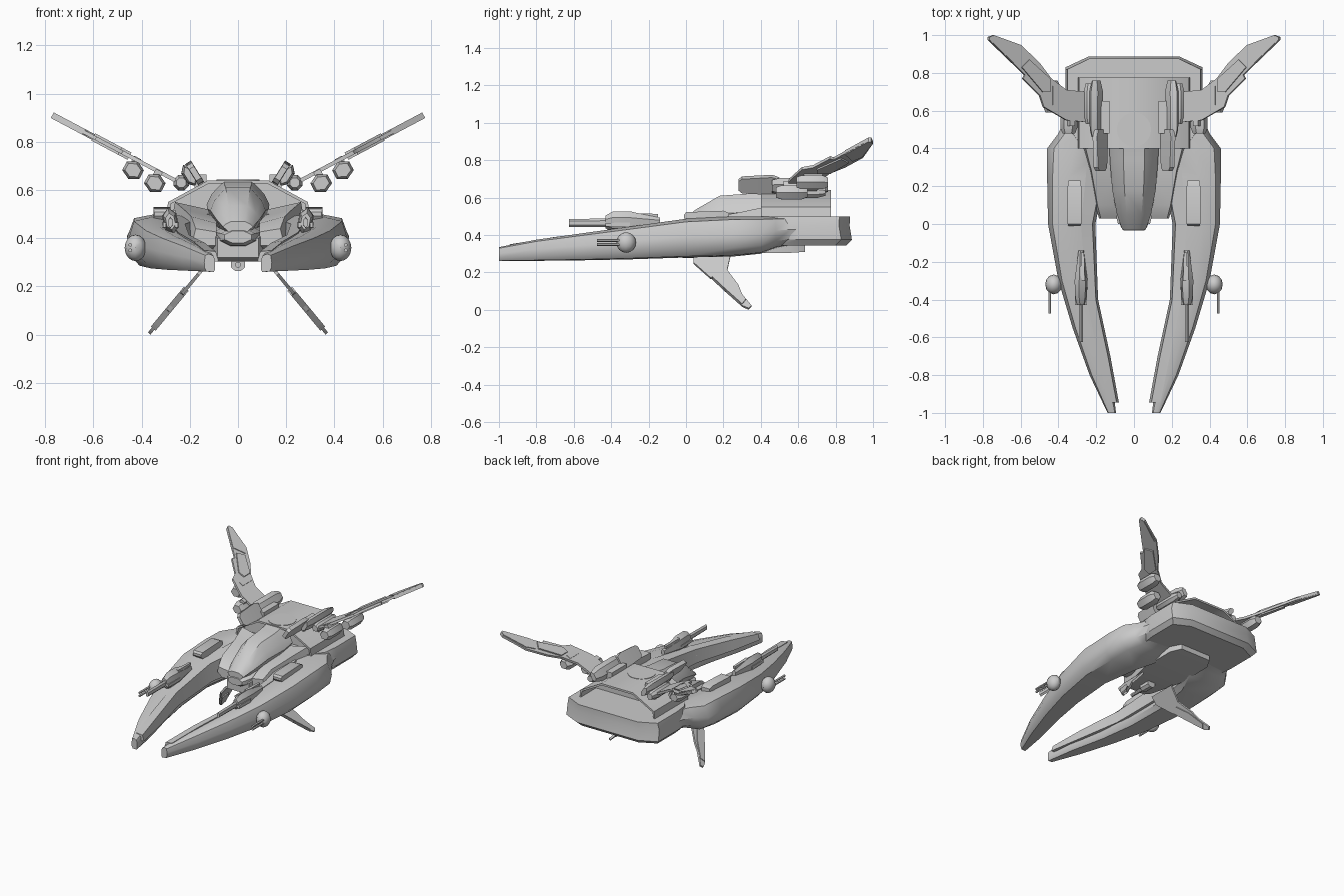
import bpy, bmesh, math
from mathutils import Vector

cube = bpy.data.objects.get("Cube")
if cube:
    bpy.data.objects.remove(cube, do_unlink=True)

GREY = (0.6, 0.6, 0.6, 1)
hull_grey = bpy.data.materials.new("hull_grey")
hull_grey.use_nodes = True
hull_grey.diffuse_color = GREY
hull_grey.node_tree.nodes["Principled BSDF"].inputs["Base Color"].default_value = GREY


def finish(name, bm, mirror, angle=32):
    """Turn a bmesh into a shaded, optionally mirrored, object."""
    bmesh.ops.recalc_face_normals(bm, faces=bm.faces)
    mesh = bpy.data.meshes.new(name)
    bm.to_mesh(mesh)
    bm.free()
    mesh.materials.append(hull_grey)
    ob = bpy.data.objects.new(name, mesh)
    bpy.context.collection.objects.link(ob)
    bpy.ops.object.select_all(action='DESELECT')
    ob.select_set(True)
    bpy.context.view_layer.objects.active = ob
    bpy.ops.object.shade_smooth_by_angle(angle=math.radians(angle))
    if mirror:
        mod = ob.modifiers.new("Mirror", 'MIRROR')
        mod.use_mirror_merge = False
    return ob


def loft_bm(rings):
    """Skin a row of equal-length point rings and cap both ends."""
    bm = bmesh.new()
    rows = [[bm.verts.new(p) for p in ring] for ring in rings]
    n = len(rows[0])
    for a, b in zip(rows, rows[1:]):
        for i in range(n):
            j = (i + 1) % n
            bm.faces.new((a[i], a[j], b[j], b[i]))
    bm.faces.new(rows[0])
    bm.faces.new(rows[-1])
    return bm


def loft(name, rings, mirror=True, angle=32):
    return finish(name, loft_bm(rings), mirror, angle)


def tube(name, x, z, stations, sides=8, roll=0, mirror=True):
    """Faceted body along y; stations are (y, half width, half height)."""
    rings, r = [], math.radians(roll)
    grow = 1 / math.cos(math.pi / sides)
    for y, rx, rz in stations:
        ring = []
        for i in range(sides):
            a = 2 * math.pi * (i + 0.5) / sides
            u, v = rx * grow * math.cos(a), rz * grow * math.sin(a)
            ring.append((x + u * math.cos(r) - v * math.sin(r), y,
                         z + u * math.sin(r) + v * math.cos(r)))
        rings.append(ring)
    return loft(name, rings, mirror)


def slab(name, points, thickness):
    """Flat plate from a planar outline, thickened both ways."""
    pts = [Vector(p) for p in points]
    n = (pts[1] - pts[0]).cross(pts[2] - pts[0]).normalized() * thickness / 2
    return loft(name, [[p - n for p in pts], [p + n for p in pts]])


def section(shape, y, x0, x1, z0, z1):
    return [(x0 + u * (x1 - x0), y, z0 + v * (z1 - z0)) for u, v in shape]


def symmetric(half):
    return half + [(-x, *rest) for x, *rest in reversed(half)]


# Forward prongs, flowing back into the rear hull
PRONG = [(.12, 0), (.8, .03), (.96, .22), (1, .55), (.9, .92), (.6, 1), (.15, .9), (0, .65), (0, .15)]
prong_stations = [
    (-1, .095, .14, .26, .335), (-.8, .12, .235, .262, .375), (-.55, .175, .325, .265, .41),
    (-.3, .21, .4, .27, .445), (0, .22, .455, .28, .487), (.25, .17, .46, .285, .5),
    (.4, .1, .46, .3, .5), (.48, .06, .4, .33, .5), (.56, .03, .365, .345, .5),
    (.68, .02, .35, .35, .5)]
loft("prongs", [section(PRONG, *s) for s in prong_stations], angle=40)

# Inner rail running along each prong
RAIL = [(0, .1), (1, 0), (1, 1), (.2, .9)]
loft("prong_rails", [section(RAIL, *s) for s in [
    (-.945, .08, .14, .3, .35), (-.7, .125, .19, .3, .39), (-.4, .19, .25, .31, .425),
    (0, .205, .28, .32, .475), (.3, .14, .25, .33, .495)]])

# Rear hull platform, a plan outline stacked at several heights
plan = symmetric([(.2, .3), (.35, .5), (.362, .6), (.362, .83), (.24, .887)])
levels = [(.345, .93, -.03), (.375, 1, 0), (.45, 1, -.012), (.5, .97, -.01)]
loft("rear_hull", [[(x * s, y + (dy if y > .7 else 0), z) for x, y in plan]
                   for z, s, dy in levels], mirror=False)

# Hood over the rear, hollowed at both ends
hood_profile = symmetric([(.3, .47), (.29, .55), (.125, .64)])
bm = loft_bm([[(x, y, z) for x, z in hood_profile] for y in (.4, .775)])
bmesh.ops.recalc_face_normals(bm, faces=bm.faces)
for sign, depth in ((-1, -.08), (1, -.17)):
    end = [f for f in bm.faces if f.normal.y * sign > .9 and f.calc_area() > .03]
    bmesh.ops.inset_individual(bm, faces=end, thickness=.014, depth=0)
    bmesh.ops.translate(bm, verts=[], vec=(0, 0, 0))
    res = bmesh.ops.extrude_discrete_faces(bm, faces=end)
    verts = {v for f in res["faces"] for v in f.verts}
    bmesh.ops.translate(bm, verts=list(verts), vec=(0, sign * depth, 0))
finish("rear_hood", bm, False)

# Round hatch on the hood
hatch = [(.09 * math.cos(a * math.pi / 16), .5 + .09 * math.sin(a * math.pi / 16)) for a in range(32)]
loft("roof_hatch", [[(x, y, z) for x, y in hatch] for z in (.632, .643)], mirror=False)

# Cockpit canopy, nose and belly
CANOPY = [(.25, 0), (.75, 0), (1, .55), (.92, .75), (.72, 1), (.28, 1), (.08, .75), (0, .55)]
loft("canopy", [section(CANOPY, y, -w, w, z0, z1) for y, w, z0, z1 in [
    (-.03, .062, .42, .47), (.05, .09, .41, .535), (.18, .115, .4, .61),
    (.34, .128, .4, .622), (.43, .13, .42, .638)]], mirror=False, angle=40)
tube("nose_block", 0, .405, [(-.035, .055, .025), (-.015, .07, .035), (.1, .1, .05), (.4, .13, .07)],
     mirror=False)
tube("belly", 0, .36, [(0, .085, .04), (.06, .1, .056), (.3, .16, .056), (.56, .16, .055), (.635, .12, .05)],
     sides=4, mirror=False)
tube("chin_gun", 0, .29, [(-.02, .012, .012), (.1, .012, .012), (.1, .03, .025), (.18, .03, .025)],
     mirror=False)

# Shoulder fairings between cockpit and prongs
SHOULDER = [(0, 0), (.6, 0), (1, .45), (.9, 1), (0, .8)]
loft("shoulders", [section(SHOULDER, *s) for s in [
    (.03, .09, .185, .37, .44), (.1, .09, .205, .35, .49), (.28, .09, .24, .35, .52),
    (.42, .09, .28, .36, .55)]])


# Upper swept wings
def wing_point(x, y, lift=0):
    return (x, y, .645 + (x - .27) * .53 + lift)


wing = [(.26, .54), (.36, .55), (.48, .62), (.5, .68), (.59, .77), (.58, .79), (.72, .925), (.77, .975),
        (.77, .99), (.745, 1), (.6, .947), (.5, .85), (.44, .77), (.36, .71), (.26, .7)]
slab("upper_wings", [wing_point(*p) for p in wing], .016)
slab("wing_tip_panels", [wing_point(*p) for p in
     [(.64, .85), (.77, .975), (.77, .99), (.745, .998), (.61, .94), (.57, .89)]], .026)
slab("wing_mid_panels", [wing_point(*p) for p in
     [(.45, .7), (.49, .7), (.6, .83), (.56, .87), (.45, .77)]], .034)

# Pods slung under the wings
for name, x, z, y in (("inner", .345, .628, .53), ("outer", .435, .682, .64)):
    tube(name + "_wing_pods", x, z, [(y - .05, .03, .026), (y - .02, .04, .036),
         (y + .09, .04, .036), (y + .12, .026, .024)], sides=6, roll=28)
    tube(name + "_pod_pylons", x - .01, z + .035, [(y - .01, .016, .02), (y + .09, .016, .02)], sides=4, roll=28)

# Wing hinges and the cannons at their roots
tube("wing_hinges", .235, .63, [(.53, .02, .02), (.56, .032, .032), (.7, .032, .032), (.745, .02, .02)])
tube("root_cannon_bodies", .2, .66, [(.46, .016, .035), (.5, .024, .045), (.7, .026, .045), (.76, .016, .03)],
     sides=6, roll=-32)
tube("root_cannon_barrels", .178, .668, [(.28, .012, .028), (.3, .014, .045), (.46, .014, .055), (.5, .012, .04)],
     sides=4, roll=-32)
tube("cannon_mounts", .155, .635, [(.48, .025, .03), (.65, .025, .03)], sides=4)

# Raised plates and guns on top of the prongs
tube("prong_plates", .315, .5, [(-.01, .032, .008), (.0, .036, .022), (.2, .036, .03), (.23, .032, .018)], sides=4)
tube("prong_gun_bodies", .28, .47, [(-.43, .018, .03), (-.39, .026, .05), (-.3, .03, .05), (-.25, .024, .04),
     (-.14, .012, .02)], sides=6, roll=-10)
tube("prong_gun_barrels", .28, .465, [(-.625, .01, .018), (-.43, .01, .02)], sides=6)
for x in (.255, .305):
    tube("prong_gun_side_barrel", x, .455, [(-.43, .006, .01), (-.3, .008, .012)], sides=4)
tube("prong_gun_fins", .272, .505, [(-.3, .012, .012), (-.15, .008, .008)], sides=4)

# Ball turrets on the outer flanks
bm = bmesh.new()
bmesh.ops.create_uvsphere(bm, u_segments=12, v_segments=8, radius=.05)
bmesh.ops.scale(bm, vec=(.9, 1.05, 1.1), verts=bm.verts)
bmesh.ops.translate(bm, vec=(.425, -.32, .36), verts=bm.verts)
finish("ball_turrets", bm, True)
for z in (.35, .372):
    tube("turret_barrel", .446, z, [(-.475, .007, .007), (-.33, .007, .007)], sides=6)


# Lower fins, splayed outward
def fin_point(y, z):
    return (.14 + (.28 - z) * .83, y, z)


fin = [(.04, .3), (.04, .25), (.13, .17), (.16, .165), (.21, .1), (.24, .09), (.3, .02), (.335, .005),
       (.35, .02), (.3, .08), (.28, .13), (.22, .21), (.24, .3)]
slab("lower_fins", [fin_point(*p) for p in fin], .014)
slab("lower_fin_panels", [fin_point(*p) for p in
     [(.14, .17), (.21, .105), (.3, .025), (.32, .05), (.26, .13), (.19, .19)]], .026)
